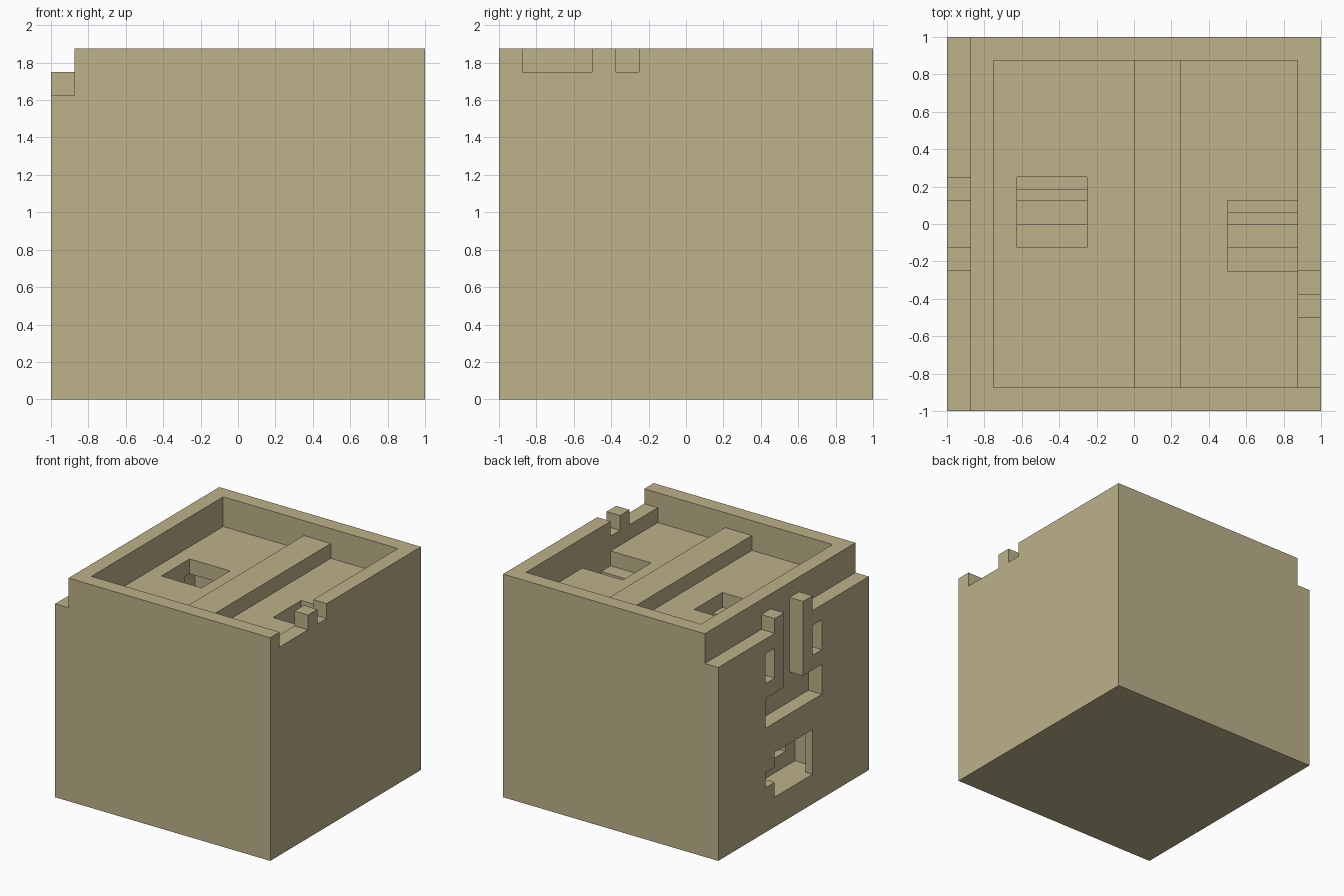
import bpy
import bmesh
from mathutils import Vector

cube = bpy.data.objects.get("Cube")
if cube:
    bpy.data.objects.remove(cube, do_unlink=True)

UNIT = 0.125  # edge of one building block

stone = bpy.data.materials.new("sandstone")
stone.use_nodes = True
stone.diffuse_color = (0.508, 0.445, 0.258, 1)
stone.node_tree.nodes["Principled BSDF"].inputs["Base Color"].default_value = stone.diffuse_color


def box(name, x, y, z):
    """Box from ranges counted in blocks from the left-hand front bottom corner."""
    lo, hi = (Vector((x[n] - 8, y[n] - 8, z[n])) * UNIT for n in (0, 1))
    bm = bmesh.new()
    bmesh.ops.create_cube(bm, size=1)
    for v in bm.verts:
        v.co = (lo + hi) / 2 + v.co * (hi - lo)
    mesh = bpy.data.meshes.new(name)
    bm.to_mesh(mesh)
    bm.free()
    obj = bpy.data.objects.new(name, mesh)
    bpy.context.collection.objects.link(obj)
    return obj


body = box("stone_house", (0, 16), (0, 16), (0, 15))
body.data.materials.append(stone)


cutters = []


def carve(x, y, z):
    cutter = box("cutter", x, y, z)
    cutter.hide_render = True
    mod = body.modifiers.new("carve", 'BOOLEAN')
    mod.object, mod.operation, mod.solver = cutter, 'DIFFERENCE', 'EXACT'
    cutters.append(cutter)


# Roof pit, leaving a low ridge between two floors
carve((2, 15), (1, 15), (14, 16))
for floor in ((2, 8), (10, 15)):
    carve(floor, (1, 15), (13, 16))

# Notches in the parapet
for gap in ((1, 4), (5, 6)):
    carve((14.5, 17), gap, (14, 16))

# Outer ledge with two raised posts
outer = (-1, 1)
carve(outer, (-1, 17), (14, 16))
for gap in ((-1, 6), (10, 17)):
    carve(outer, gap, (13, 16))

# Carved face: slot between the posts, wide mouth, two windows
carve(outer, (7, 9), (7, 16))
carve(outer, (5, 11), (7, 9))
for window in ((5, 6), (10, 11)):
    carve(outer, window, (10, 12))

# Lower doorway with a stepped chamber behind it
carve(outer, (6, 10), (2, 5))
carve(outer, (10, 11), (3, 4))
carve((0.5, 2), (5, 10), (2, 5))
carve((1.5, 3), (6, 10), (3, 5))

# Stairs going down from each floor into a small cellar
for x, y in (((3, 6), 7), ((12, 15), 6)):
    for step in range(3):
        carve(x, (y + step, y + 3), (12 - step, 13.5))
    carve((x[0] - (x[0] == 3), x[1]), (y + 2.5, y + 5), (9, 12))

# Bake the carving and tidy flat faces
graph = bpy.context.evaluated_depsgraph_get()
baked = bpy.data.meshes.new_from_object(body.evaluated_get(graph))
body.modifiers.clear()
body.data = baked
for cutter in cutters:
    bpy.data.objects.remove(cutter, do_unlink=True)
bm = bmesh.new()
bm.from_mesh(baked)
bmesh.ops.remove_doubles(bm, verts=bm.verts, dist=0.0001)
bmesh.ops.dissolve_limit(bm, angle_limit=0.01, verts=bm.verts, edges=bm.edges)
bm.to_mesh(baked)
bm.free()
baked.materials.clear()
baked.materials.append(stone)
for face in baked.polygons:
    face.material_index = 0
    face.use_smooth = False
